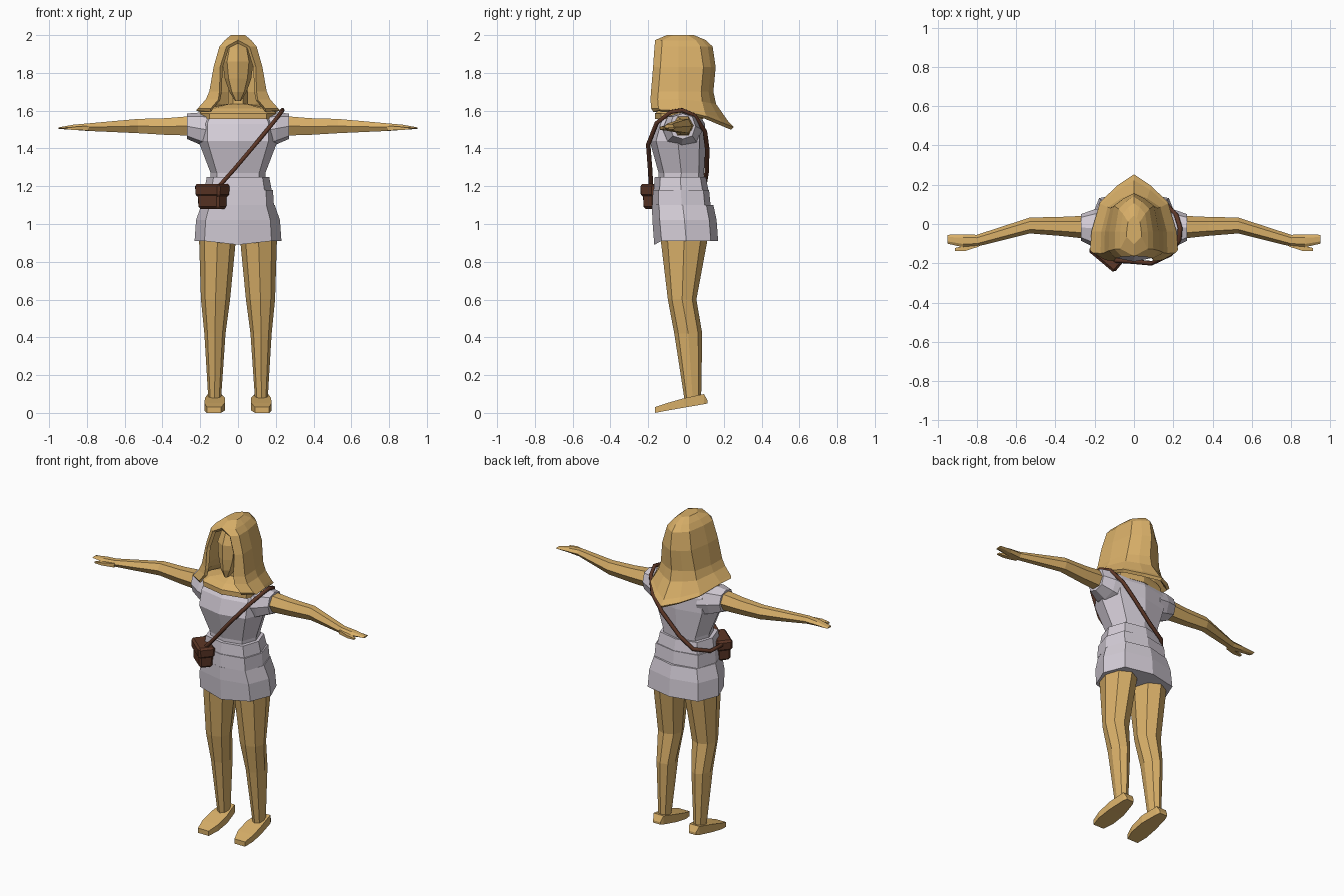
import bpy, bmesh, math
from mathutils import Vector

if "Cube" in bpy.data.objects:
    bpy.data.objects.remove(bpy.data.objects["Cube"])


def material(name, rgb):
    m = bpy.data.materials.new(name)
    m.diffuse_color = (*rgb, 1)
    m.use_nodes = True
    m.node_tree.nodes["Principled BSDF"].inputs["Base Color"].default_value = m.diffuse_color
    return m


TAN = material("tan", (0.69, 0.43, 0.14))
CLOTH = material("pale_cloth", (0.66, 0.61, 0.68))
LEATHER = material("brown_leather", (0.11, 0.038, 0.02))


def finish(name, bm, mat, mirror=False):
    bmesh.ops.remove_doubles(bm, verts=bm.verts, dist=0.0005)
    bmesh.ops.recalc_face_normals(bm, faces=bm.faces)
    me = bpy.data.meshes.new(name)
    bm.to_mesh(me)
    bm.free()
    ob = bpy.data.objects.new(name, me)
    bpy.context.collection.objects.link(ob)
    me.materials.append(mat)
    if mirror:
        ob.modifiers.new("mirror", 'MIRROR')
    return ob


def bridge(bm, a, b, closed=True):
    n = len(a)
    for i in range(n if closed else n - 1):
        j = (i + 1) % n
        bm.faces.new((a[i], a[j], b[j], b[i]))


def loft(name, mat, axis, rings, n=8, power=1.0, mirror=False):
    """Rings are (position on axis, u min, u max, v min, v max)."""
    bm = bmesh.new()
    phase = math.pi / 4 if n == 4 else 0
    grow = math.sqrt(2) if n == 4 else 1
    loops = []
    for p, u0, u1, v0, v1 in rings:
        loop = []
        for i in range(n):
            t = phase + 2 * math.pi * i / n
            c, s = [math.copysign(abs(k) ** power, k) * grow
                    for k in (round(math.cos(t), 6), round(math.sin(t), 6))]
            u = (u0 + u1) / 2 + c * (u1 - u0) / 2
            v = (v0 + v1) / 2 + s * (v1 - v0) / 2
            co = {'z': (u, v, p), 'x': (p, u, v), 'y': (u, p, v)}[axis]
            loop.append(bm.verts.new(co))
        loops.append(loop)
    for a, b in zip(loops, loops[1:]):
        bridge(bm, a, b)
    bm.faces.new(loops[0])
    bm.faces.new(loops[-1])
    return finish(name, bm, mat, mirror)


# Tunic: torso, sash, belt and skirt
loft("tunic_torso", CLOTH, 'z', [
    (1.20, -.145, .145, -.145, .09), (1.27, -.145, .145, -.145, .095),
    (1.44, -.21, .21, -.192, .105), (1.53, -.21, .21, -.165, .10),
    (1.585, -.19, .19, -.125, .07)], power=.75)
loft("tunic_sash", CLOTH, 'z', [
    (1.17, -.18, .18, -.172, .12), (1.25, -.165, .165, -.165, .105)], power=.7)
loft("belt", CLOTH, 'z', [
    (1.10, -.19, .19, -.178, .13), (1.18, -.185, .185, -.175, .122)], power=.65)
skirt = loft("skirt", CLOTH, 'z', [
    (.91, -.23, .23, -.168, .17), (1.02, -.222, .222, -.178, .162),
    (1.10, -.195, .195, -.18, .145)], power=.75)
for v in skirt.data.vertices:                 # hem dips at the front
    if v.co.z < .95 and v.co.y < -.16:
        v.co.z = .89
loft("sleeve", CLOTH, 'x', [
    (.13, -.13, .085, 1.40, 1.585), (.20, -.12, .075, 1.42, 1.59),
    (.27, -.085, .05, 1.45, 1.585)], power=.8, mirror=True)

# Arms, hands and thumbs
loft("arm", TAN, 'x', [
    (.24, -.075, .042, 1.46, 1.58), (.38, -.06, .036, 1.465, 1.567),
    (.53, -.048, .033, 1.475, 1.562), (.80, -.115, -.055, 1.49, 1.535),
    (.87, -.118, -.053, 1.496, 1.528), (.95, -.10, -.055, 1.503, 1.512)],
    n=6, mirror=True)
loft("thumb", TAN, 'x', [
    (.79, -.115, -.08, 1.495, 1.52), (.86, -.138, -.11, 1.498, 1.515),
    (.91, -.138, -.122, 1.50, 1.508)], n=4, mirror=True)

# Legs and feet
loft("leg", TAN, 'z', [
    (.07, .09, .157, -.008, .08), (.42, .066, .178, -.062, .086),
    (.60, .042, .196, -.096, .055), (.95, .008, .207, -.138, .12)],
    n=8, mirror=True)
loft("foot", TAN, 'y', [
    (.115, .10, .15, .05, .065), (.095, .09, .16, .046, .10),
    (-.01, .068, .175, .028, .078), (-.10, .07, .178, .012, .052),
    (-.165, .09, .165, 0, .03)], n=4, mirror=True)

# Bare shoulders, neck and face
loft("shoulders", TAN, 'z', [
    (1.555, -.20, .20, -.165, .09), (1.585, -.205, .205, -.165, .09),
    (1.612, -.17, .17, -.13, .08), (1.635, -.06, .06, -.08, .06)], power=.85)
loft("neck", TAN, 'z', [
    (1.60, -.055, .055, -.075, .05), (1.75, -.05, .05, -.07, .05)], n=6)
loft("face", TAN, 'z', [
    (1.65, -.015, .015, -.13, -.09), (1.70, -.046, .046, -.15, .0),
    (1.77, -.07, .07, -.155, .05), (1.86, -.082, .082, -.155, .08),
    (1.93, -.064, .064, -.125, .07), (1.965, -.03, .03, -.08, .04)])

# Long hair: U-shaped rows around an open face, pointed at the lower back
# (height, half opening, half width, front, back, depth of the back curve)
rows = [(1.99, 0, .035, -.10, .04, .03), (1.965, 0, .065, -.158, .10, .05),
        (1.935, .055, .09, -.16, .132, .06), (1.83, .088, .12, -.167, .147, .06),
        (1.70, .092, .143, -.177, .135, .06), (1.655, .10, .163, -.18, .15, .07),
        (1.61, .14, .205, -.175, .215, .12), (1.598, .14, .215, -.165, .245, .14)]
bm = bmesh.new()
loops = []
for z, gap, w, front, back, deep in rows:
    half = [(gap, front), (w, front + .035), (w * .97, -.04),
            (w * .78, back - deep), (w * .38, back - deep * .4)]
    pts = half + [(0, back)] + [(-x, y) for x, y in reversed(half)]
    fall = .09 * max(0, min(1, (1.70 - z) / .10))
    loops.append([bm.verts.new((x, y, z - fall * max(0, (y - .02) / .22)))
                  for x, y in pts])
for a, b in zip(loops, loops[1:]):
    bridge(bm, a, b, closed=False)
bm.faces.new(loops[0][1:])
bridge(bm, [loops[0][0], loops[0][1]], [loops[0][-1], loops[0][-2]], False)
hair = finish("hair", bm, TAN)
thick = hair.modifiers.new("thickness", 'SOLIDIFY')
thick.thickness = .02
thick.offset = 0


# Shoulder bag: body and overlapping flap, turned to face the hip
def bag_part(name, width, depth, z0, z1, taper):
    bm = bmesh.new()
    bmesh.ops.create_cube(bm, size=1)
    for v in bm.verts:
        k = taper if v.co.z < 0 else 1
        v.co = Vector((v.co.x * width * k, v.co.y * depth * k,
                       z0 if v.co.z < 0 else z1))
    bmesh.ops.bevel(bm, geom=bm.edges[:], offset=.012, segments=1,
                    affect='EDGES')
    ob = finish(name, bm, LEATHER)
    ob.location = (-.136, -.155, 0)
    ob.rotation_euler.z = math.radians(-40)


bag_part("bag_body", .155, .085, 1.08, 1.19, .93)
bag_part("bag_flap", .175, .10, 1.145, 1.212, .97)

# Strap running over one shoulder and around the back to the bag
path = [(-.10, -.185, 1.20), (-.02, -.19, 1.29), (.09, -.20, 1.42),
        (.185, -.155, 1.535), (.23, -.08, 1.593), (.235, -.02, 1.603),
        (.215, .045, 1.575), (.165, .10, 1.49), (.09, .112, 1.40),
        (-.03, .11, 1.28), (-.12, .10, 1.215), (-.185, .02, 1.19),
        (-.19, -.08, 1.19), (-.16, -.13, 1.19)]
cu = bpy.data.curves.new("bag_strap", 'CURVE')
cu.dimensions = '3D'
cu.bevel_depth = .012
cu.bevel_resolution = 1
cu.use_fill_caps = True
sp = cu.splines.new('POLY')
sp.points.add(len(path) - 1)
for p, co in zip(sp.points, path):
    p.co = (*co, 1)
cu.materials.append(LEATHER)
strap = bpy.data.objects.new("bag_strap", cu)
bpy.context.collection.objects.link(strap)
